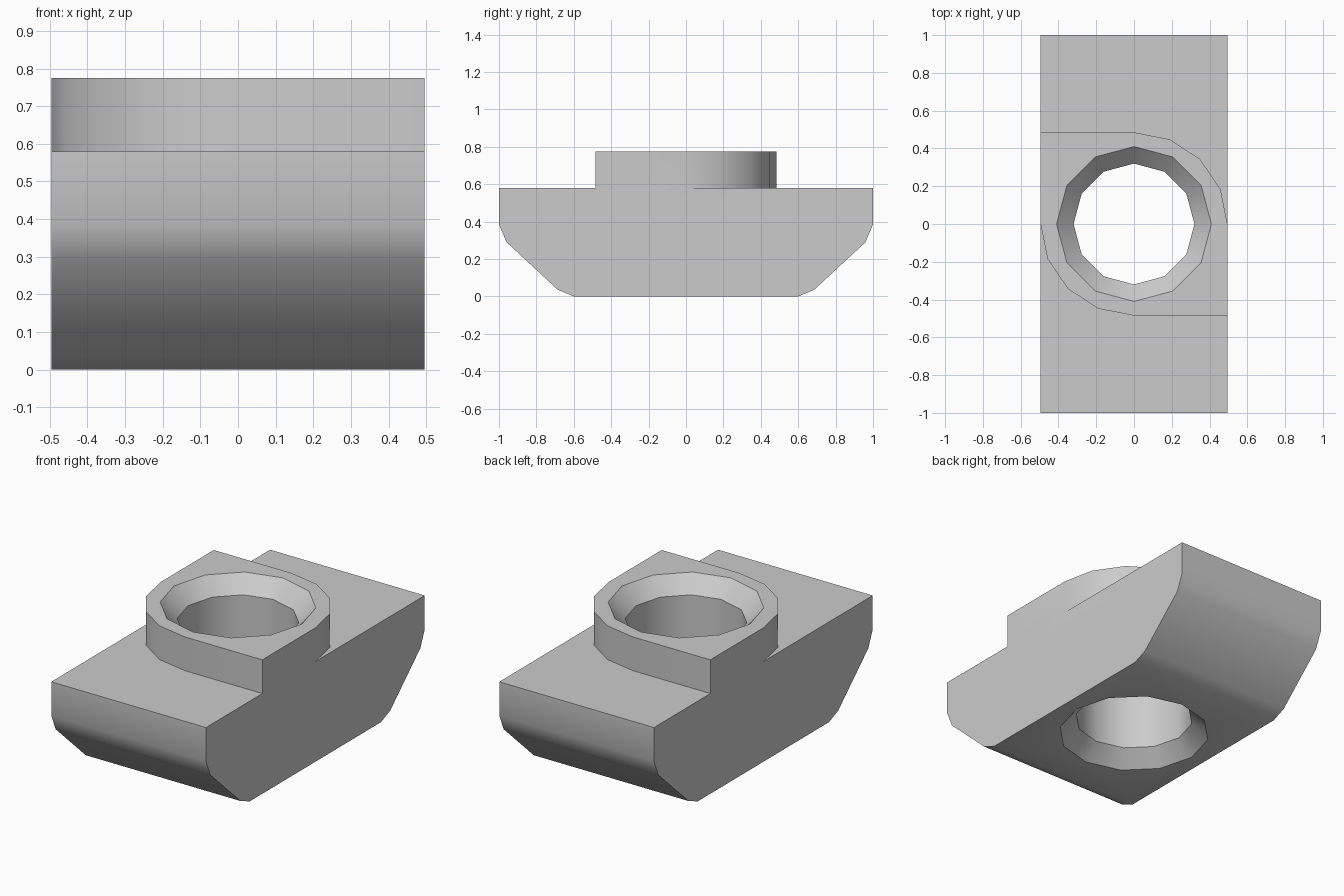
import bpy
import bmesh
import math

if "Cube" in bpy.data.objects:
    bpy.data.objects.remove(bpy.data.objects["Cube"], do_unlink=True)

HALF_W, BOSS_R = 0.495, 0.485
SHOULDER, TOP = 0.58, 0.775
HOLE_R, RIM_R, CHAMFER = 0.32, 0.41, 0.09

steel = bpy.data.materials.new("plain steel")
steel.use_nodes = True
GREY = (0.6, 0.6, 0.6, 1)
steel.diffuse_color = GREY
steel.node_tree.nodes["Principled BSDF"].inputs["Base Color"].default_value = GREY


def loft(name, rings):
    """Solid skinned through equal-sized rings of points, capped at both ends."""
    bm = bmesh.new()
    loops = [[bm.verts.new(p) for p in ring] for ring in rings]
    n = len(loops[0])
    for a, b in zip(loops, loops[1:]):
        for i in range(n):
            bm.faces.new((a[i], a[(i + 1) % n], b[(i + 1) % n], b[i]))
    bm.faces.new(loops[0])
    bm.faces.new(loops[-1])
    bmesh.ops.recalc_face_normals(bm, faces=bm.faces)
    mesh = bpy.data.meshes.new(name)
    bm.to_mesh(mesh)
    bm.free()
    obj = bpy.data.objects.new(name, mesh)
    bpy.context.collection.objects.link(obj)
    mesh.materials.append(steel)
    return obj


def circle(radius, z, sides=12):
    steps = [2 * math.pi * i / sides for i in range(sides)]
    return [(radius * math.cos(a), radius * math.sin(a), z) for a in steps]


# Wide body: side profile extruded across the width
half = [(1, SHOULDER), (1, 0.385), (0.96, 0.29), (0.685, 0.035), (0.6, 0)]
profile = half + [(-y, z) for y, z in reversed(half)]
body = loft("slot_nut_body", [[(x, y, z) for y, z in profile] for x in (-HALF_W, HALF_W)])

# Raised boss: two opposite corners rounded, two square
quarter = [(HALF_W * math.cos(a), BOSS_R * math.sin(a))
           for a in (math.pi / 2 * i / 4 for i in range(5))]
outline = quarter + [(-HALF_W, BOSS_R)]
outline += [(-x, -y) for x, y in outline]
boss = loft("raised_boss", [[(x, y, z) for x, y in outline] for z in (0.4, TOP)])

# Through hole with a countersink at each end
over = 0.05
hole = loft("hole_cutter", [
    circle(RIM_R + over, -over), circle(HOLE_R, CHAMFER),
    circle(HOLE_R, TOP - CHAMFER), circle(RIM_R + over, TOP + over)])

bpy.ops.object.select_all(action='DESELECT')
body.select_set(True)
bpy.context.view_layer.objects.active = body
for tool, mode in ((boss, 'UNION'), (hole, 'DIFFERENCE')):
    mod = body.modifiers.new(tool.name, 'BOOLEAN')
    mod.object, mod.operation, mod.solver = tool, mode, 'EXACT'
    bpy.ops.object.modifier_apply(modifier=mod.name)
    bpy.data.objects.remove(tool, do_unlink=True)

bpy.ops.object.shade_smooth_by_angle(angle=math.radians(32))
